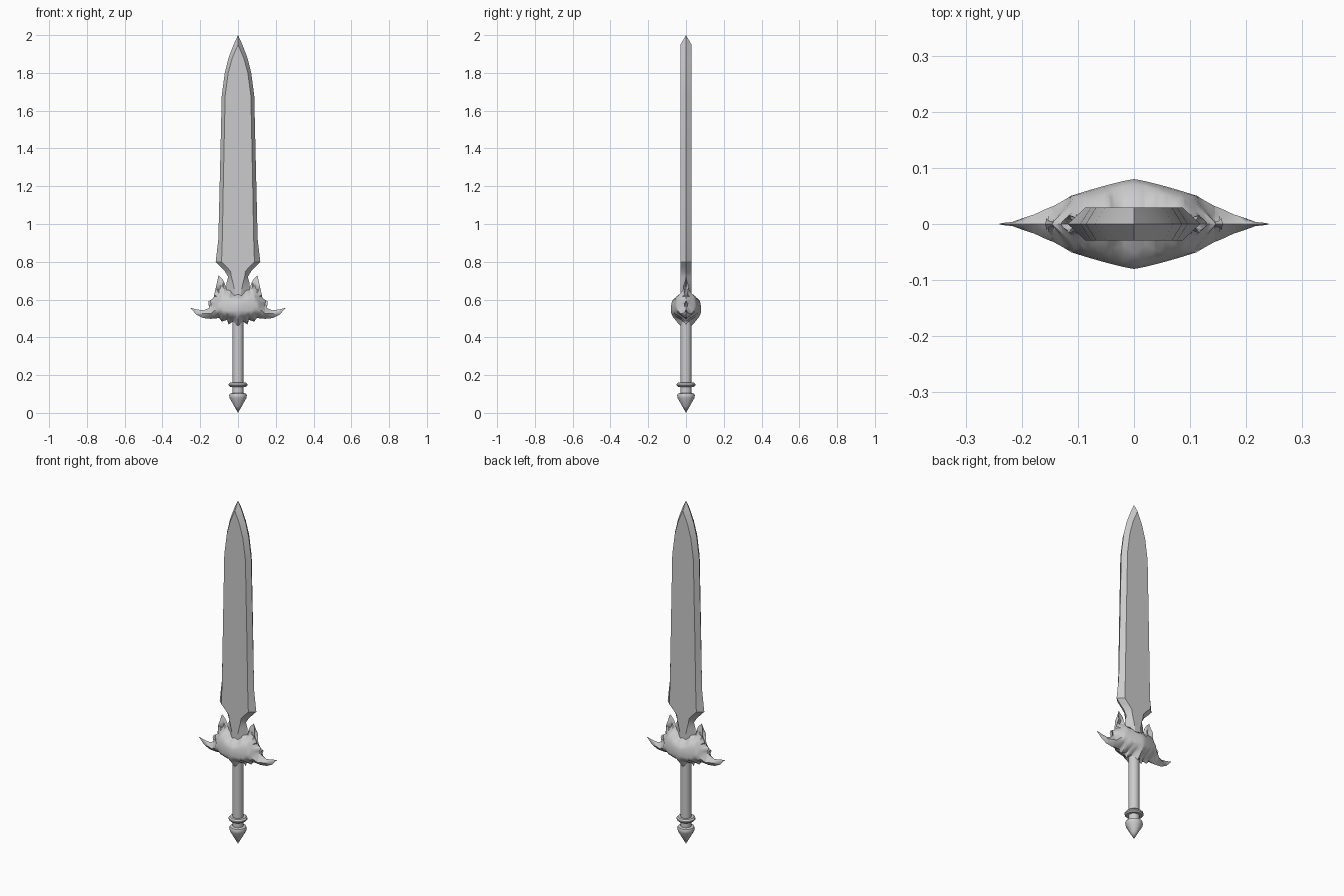
import bpy, bmesh, math
from mathutils import Vector
from mathutils.geometry import intersect_point_line

if "Cube" in bpy.data.objects:
    bpy.data.objects.remove(bpy.data.objects["Cube"], do_unlink=True)

steel = bpy.data.materials.new("grey steel")
steel.use_nodes = True
steel.diffuse_color = (0.6, 0.6, 0.6, 1)
steel.node_tree.nodes["Principled BSDF"].inputs["Base Color"].default_value = (0.6, 0.6, 0.6, 1)


def finish(name, bm, mirror=False, angle=30):
    """Turn a bmesh into a shaded object, mirroring a quarter model if asked."""
    mesh = bpy.data.meshes.new(name)
    bm.to_mesh(mesh)
    bm.free()
    mesh.materials.append(steel)
    ob = bpy.data.objects.new(name, mesh)
    bpy.context.collection.objects.link(ob)
    bpy.ops.object.select_all(action='DESELECT')
    ob.select_set(True)
    bpy.context.view_layer.objects.active = ob
    if mirror:
        mod = ob.modifiers.new("Mirror", 'MIRROR')
        mod.use_axis = (True, True, False)
        mod.merge_threshold = 0.0005
        bpy.ops.object.modifier_apply(modifier=mod.name)
    bpy.ops.object.shade_smooth_by_angle(angle=math.radians(angle))
    return ob


def face_front(bm):
    """Point the normals of a front sheet towards -y."""
    bmesh.ops.recalc_face_normals(bm, faces=bm.faces[:])
    if sum(f.normal.y * f.calc_area() for f in bm.faces) > 0:
        bmesh.ops.reverse_faces(bm, faces=bm.faces[:])


def interp(table, v):
    for (a, fa), (b, fb) in zip(table, table[1:]):
        if v <= b:
            return fa + (fb - fa) * max(0, v - a) / (b - a)
    return table[-1][1]


def lathe(name, profile, sides=12):
    """Spin a radius/height profile around the z axis."""
    bm = bmesh.new()
    verts = [bm.verts.new((r, 0, z)) for r, z in profile]
    edges = [bm.edges.new(p) for p in zip(verts, verts[1:])]
    bmesh.ops.spin(bm, geom=verts + edges, cent=(0, 0, 0), axis=(0, 0, 1),
                   angle=math.tau, steps=sides, use_duplicate=False)
    bmesh.ops.remove_doubles(bm, verts=bm.verts[:], dist=0.0003)
    bmesh.ops.recalc_face_normals(bm, faces=bm.faces[:])
    return finish(name, bm, angle=35)


# Blade: rows of height, cutting edge x, flat face x
HALF_THICK = 0.029
rows = [(0.6, 0.06, 0.012), (0.65, 0.064, 0.018), (0.69, 0.06, 0.027),
        (0.72, 0.052, 0.035), (0.75, 0.07, 0.04), (0.775, 0.095, 0.062),
        (0.8, 0.118, 0.087), (0.92, 0.104, 0.083), (1.25, 0.096, 0.077),
        (1.68, 0.086, 0.068), (1.8, 0.07, 0.052), (1.88, 0.05, 0.03),
        (1.95, 0.023, 0)]
bm = bmesh.new()
grid = [[bm.verts.new(p) for p in ((0, -HALF_THICK, z), (flat, -HALF_THICK, z), (edge, 0, z))]
        for z, edge, flat in rows]
for low, high in zip(grid, grid[1:]):
    for i in range(2):
        bm.faces.new((low[i], low[i + 1], high[i + 1], high[i]))
tip = bm.verts.new((0, 0, 2))
bm.faces.new((grid[-1][1], grid[-1][2], tip))
bmesh.ops.remove_doubles(bm, verts=bm.verts[:], dist=0.0001)
face_front(bm)
finish("blade", bm, mirror=True, angle=20)

# Guard: half outline cut into a grid, then domed outwards
outline = [Vector((x, 0, z)) for x, z in (
    (0, 0.435), (0.025, 0.46), (0.03, 0.482), (0.05, 0.467), (0.058, 0.492),
    (0.085, 0.483), (0.1, 0.502), (0.145, 0.498), (0.185, 0.502),
    (0.22, 0.52), (0.253, 0.556), (0.215, 0.547), (0.18, 0.543),
    (0.155, 0.555), (0.14, 0.573), (0.158, 0.59), (0.13, 0.607),
    (0.112, 0.645), (0.085, 0.66), (0.098, 0.69), (0.103, 0.728), (0.08, 0.705),
    (0.068, 0.68), (0.06, 0.652), (0.04, 0.66), (0.02, 0.635), (0, 0.645))]
depth = [(0.43, 0.032), (0.47, 0.05), (0.53, 0.08), (0.57, 0.08), (0.6, 0.07),
         (0.64, 0.048), (0.7, 0.022), (0.73, 0.01)]


def rim_distance(p):
    best = 1
    for a, b in zip(outline, outline[1:]):
        q, t = intersect_point_line(p, a, b)
        best = min(best, (p - a.lerp(b, min(1, max(0, t)))).length)
    return best


bm = bmesh.new()
bm.faces.new([bm.verts.new(p) for p in outline])
bmesh.ops.triangulate(bm, faces=bm.faces[:])
STEP = 0.018
cuts = [((i * STEP, 0, 0), (1, 0, 0)) for i in range(1, 14)]
cuts += [((0, 0, 0.435 + i * STEP), (0, 0, 1)) for i in range(1, 17)]
for co, normal in cuts:
    bmesh.ops.bisect_plane(bm, geom=bm.verts[:] + bm.edges[:] + bm.faces[:],
                           plane_co=co, plane_no=normal, dist=0.0001)
bmesh.ops.remove_doubles(bm, verts=bm.verts[:], dist=0.001)
bmesh.ops.triangulate(bm, faces=bm.faces[:])
for v in bm.verts:
    side = max(0, 1 - (abs(v.co.x) / 0.256) ** 1.2)
    rim = min(1, rim_distance(v.co) / 0.035) ** 0.75
    v.co.y = -interp(depth, v.co.z) * side * rim
face_front(bm)
finish("guard", bm, mirror=True, angle=50)

# Grip, ring and pommel
lathe("grip", [(0, 0.09), (0.029, 0.09), (0.029, 0.5), (0, 0.5)])
lathe("grip_ring", [(0.028, 0.138), (0.043, 0.138), (0.05, 0.145), (0.05, 0.152),
                    (0.043, 0.16), (0.028, 0.16)])
lathe("pommel", [(0, 0), (0.02, 0.035), (0.044, 0.078), (0.047, 0.092),
                 (0.043, 0.102), (0.028, 0.106), (0, 0.106)])
